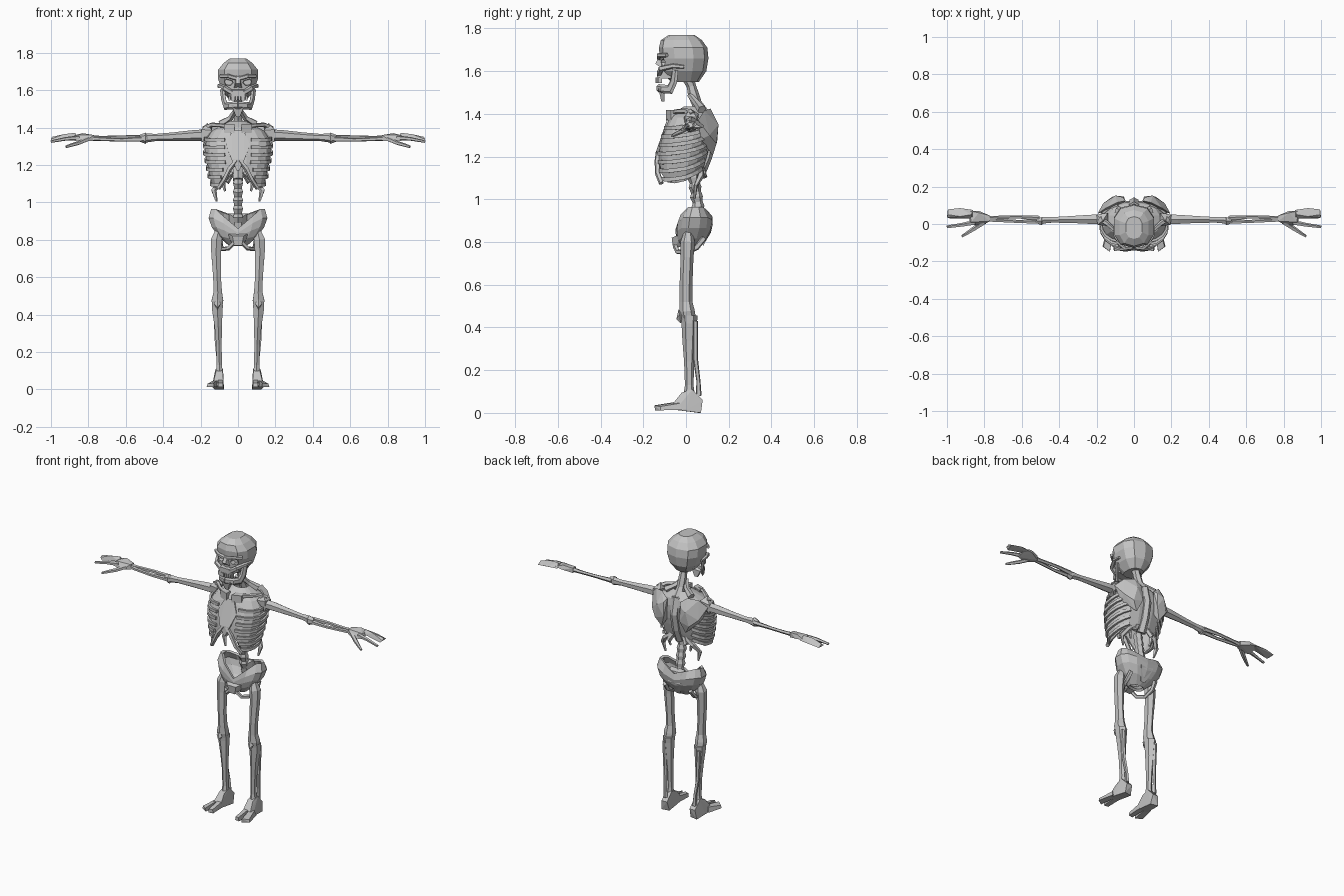
import bpy, bmesh, math
from mathutils import Vector

bone_mat = bpy.data.materials.new("bone_grey")
bone_mat.diffuse_color = (0.55, 0.55, 0.55, 1)


def finish(name, bm, mirror=False, thick=0):
    bmesh.ops.recalc_face_normals(bm, faces=bm.faces)
    me = bpy.data.meshes.new(name)
    bm.to_mesh(me)
    bm.free()
    me.materials.append(bone_mat)
    ob = bpy.data.objects.new(name, me)
    bpy.context.collection.objects.link(ob)
    if thick:
        s = ob.modifiers.new("thickness", 'SOLIDIFY')
        s.thickness = thick
    if mirror:
        m = ob.modifiers.new("mirror", 'MIRROR')
        m.use_mirror_merge = False
    return ob


def skin(bm, rings, caps=True):
    vs = [[bm.verts.new(p) for p in r] for r in rings]
    n = len(rings[0])
    for a, b in zip(vs, vs[1:]):
        for i in range(n):
            j = (i + 1) % n
            bm.faces.new((a[i], a[j], b[j], b[i]))
    if caps:
        bm.faces.new(vs[0])
        bm.faces.new(vs[-1])


def tube(name, pts, n=6, mirror=False):
    """Faceted bone through (x, y, z, side radius, other radius) points."""
    P = [Vector(p[:3]) for p in pts]
    d = P[-1] - P[0]
    ref = Vector((0, 1, 0)) if abs(d.z) > 0.7 * d.length else Vector((0, 0, 1))
    rings = []
    for i, p in enumerate(pts):
        t = (P[min(i + 1, len(P) - 1)] - P[max(i - 1, 0)]).normalized()
        s = t.cross(ref).normalized()
        u = s.cross(t)
        ra, rb = p[3], p[-1]
        rings.append([P[i] + s * ra * math.cos(a) + u * rb * math.sin(a)
                      for a in (2 * math.pi * (k + .5) / n for k in range(n))])
    bm = bmesh.new()
    skin(bm, rings)
    return finish(name, bm, mirror)


def hull(name, pts, mirror=False):
    bm = bmesh.new()
    for p in pts:
        bm.verts.new(p)
    r = bmesh.ops.convex_hull(bm, input=bm.verts[:])
    bmesh.ops.delete(bm, geom=[v for v in bm.verts if not v.link_faces], context='VERTS')
    return finish(name, bm, mirror)


def on_profile(prof, z, a, k=1.0, power=0.8):
    """Point at angle a on a (z, half width, front y, back y) profile."""
    z = max(prof[0][0], min(prof[-1][0], z))
    for lo, hi in zip(prof, prof[1:]):
        if z <= hi[0]:
            break
    f = (z - lo[0]) / (hi[0] - lo[0])
    rx, yf, yb = (lo[i] + f * (hi[i] - lo[i]) for i in (1, 2, 3))
    sp = lambda v: math.copysign(abs(v) ** power, v)
    return Vector((k * rx * sp(math.cos(a)),
                   (yf + yb) / 2 + k * (yb - yf) / 2 * sp(math.sin(a)), z))


def angles(n):
    return [2 * math.pi * (i + .5) / n for i in range(n)]


def shell(name, prof, low, high, n, rows, thick):
    bm = bmesh.new()
    skin(bm, [[on_profile(prof, low(a) + (high(a) - low(a)) * r / rows, a)
               for a in angles(n)] for r in range(rows + 1)], caps=False)
    return finish(name, bm, thick=thick)


# skull
cranium_prof = [(1.55, .05, -.07, .06), (1.60, .09, -.118, .095), (1.66, .111, -.122, .105),
                (1.71, .11, -.127, .10), (1.745, .08, -.118, .075), (1.77, .045, -.08, .04)]
bm = bmesh.new()
skin(bm, [[on_profile(cranium_prof, p[0], a) for a in angles(10)] for p in cranium_prof])
cranium = finish("cranium", bm)
cutter = hull("eye_socket_cutter", [(x, y, z) for y, g in ((-.17, 1), (-.085, .6)) for x, z in
              ((.05 + g * dx, 1.643 + g * dz) for dx, dz in
               ((-.034, -.004), (-.014, -.026), (.024, -.022), (.036, .006), (.02, .024), (-.026, .012)))], True)
cutter.hide_render = True
cutter.display_type = 'WIRE'
b = cranium.modifiers.new("sockets", 'BOOLEAN')
b.object = cutter
b.operation = 'DIFFERENCE'
tube("brow", [(.008, -.125, 1.662, .012), (.05, -.128, 1.675, .011), (.095, -.09, 1.675, .01)], 5, True)
tube("cheekbone", [(.03, -.125, 1.585, .014), (.07, -.117, 1.612, .014), (.1, -.06, 1.625, .011),
                   (.103, -.01, 1.62, .009)], 5, True)
hull("nose_bridge", [(s * x, y, z) for s in (-1, 1) for x, y, z in
                     ((.01, -.12, 1.68), (.012, -.143, 1.635), (.022, -.11, 1.61))])
hull("upper_jaw", [(s * x, y, z) for s in (-1, 1) for x, y, z in
                   ((.05, -.1, 1.605), (.03, -.135, 1.60), (.04, -.135, 1.565), (.055, -.06, 1.565),
                    (.05, -.04, 1.60))])
for i in range(4):  # teeth
    x = .009 + .012 * i
    y = -.136 + .004 * i
    hull("tooth", [(x + dx, y + dy, z) for dx in (-.005, .005) for dy in (-.006, .012)
                   for z in (1.545, 1.57)], True)
tube("lower_jaw", [(.084, -.05, 1.605, .01, .018), (.077, -.058, 1.55, .01, .02), (.066, -.075, 1.515, .01, .024),
                   (.045, -.11, 1.517, .012, .02), (-.001, -.128, 1.52, .012, .02)], 6, True)
hull("chin", [(s * x, y, z) for s in (-1, 1) for x, y, z in
              ((.035, -.13, 1.52), (.03, -.1, 1.50), (.01, -.115, 1.457), (.01, -.1, 1.457))])

# spine
tube("neck", [(0, .005, 1.58, .03), (0, .025, 1.53, .022), (0, .035, 1.49, .026), (0, .05, 1.45, .024),
              (0, .075, 1.40, .034), (0, .1, 1.34, .026)], 6)
tube("neck_side", [(.015, .015, 1.49, .012), (.04, .05, 1.45, .016), (.09, .075, 1.42, .022)], 5, True)
tube("upper_spine", [(0, .09, 1.40, .03), (0, .115, 1.3, .028), (0, .095, 1.2, .028), (0, .06, 1.12, .03)], 6)
for i in range(5):  # lumbar vertebrae
    z = 1.12 - i * .045
    y = .035 + .007 * i
    tube("vertebra", [(0, y, z + .006, .022), (0, y, z - .018, .03), (0, y + .006, z - .046, .022)], 6)

# rib cage
chest = [(1.06, .125, -.115, .06), (1.12, .148, -.128, .075), (1.20, .165, -.13, .10), (1.28, .178, -.118, .118),
         (1.35, .172, -.092, .12), (1.40, .125, -.065, .11), (1.435, .045, -.01, .08)]


def chest_low(a):
    front = max(0, -math.sin(a))
    back = max(0, math.sin(a))
    return 1.075 + .13 * front ** 6 + .06 * back


shell("rib_cage", chest, chest_low, lambda a: 1.435 - .001 * math.cos(a), 16, 7, .012)
for i in range(7):
    pts = []
    for k in range(8):
        t = k / 7
        a = math.radians(-72 + max(0, i - 3) * 6 + t * (130 - max(0, i - 3) * 6))
        z = 1.335 - .04 * i - .02 * math.sin(math.pi * t) + .05 * t
        p = on_profile(chest, z, a, 1.03)
        pts.append((*p, .009, .013))
    tube("rib", pts, 4, True)
for x, y, z in ((.115, .045, 1.005), (.07, .06, 1.06)):  # floating ribs
    tube("floating_rib", [(.03, .07, 1.16, .014), (x * .85, y + .025, 1.11, .016), (x + .015, y, z + .06, .016, .01),
                          (x, y - .005, z, .006)], 5, True)
hull("breastbone", [(s * x, y, z) for s in (-1, 1) for x, y, z in
                    ((.03, -.085, 1.385), (.065, -.108, 1.31), (.035, -.138, 1.23), (.006, -.14, 1.17),
                     (.04, -.06, 1.36), (.04, -.1, 1.24), (.006, -.12, 1.17))])
tube("costal_arch", [(.01, -.13, 1.225, .012), (.045, -.134, 1.18, .014), (.075, -.132, 1.12, .013),
                     (.105, -.115, 1.075, .012)], 5, True)
hull("collar_block", [(x, y + (x - .02) * .4, z) for x in (.018, .075) for y in (-.092, -.05)
                      for z in (1.37, 1.418)], True)
tube("collarbone", [(.03, -.07, 1.405, .013), (.09, -.045, 1.412, .011), (.14, .0, 1.415, .013),
                    (.18, .03, 1.395, .017)], 5, True)

# shoulder blades
hull("shoulder_blade", [(.045, .125, 1.39), (.06, .143, 1.37), (.055, .147, 1.28), (.085, .125, 1.205),
                        (.12, .143, 1.26), (.165, .11, 1.30), (.195, .055, 1.37), (.15, .085, 1.415),
                        (.09, .115, 1.425), (.10, .152, 1.35), (.16, .07, 1.28), (.06, .1, 1.25)], True)
hull("shoulder", [(.14, -.01, 1.385), (.14, .06, 1.40), (.195, -.005, 1.39), (.20, .05, 1.385), (.165, .02, 1.425),
                  (.195, .0, 1.325), (.165, .02, 1.31), (.2, .05, 1.33)], True)

# arms
tube("upper_arm", [(.175, .025, 1.36, .03), (.235, .025, 1.358, .028, .029), (.34, .024, 1.352, .021, .023),
                   (.44, .022, 1.347, .017, .019), (.485, .02, 1.345, .02, .024), (.51, .02, 1.342, .016, .02)],
     6, True)
tube("elbow", [(.475, .018, 1.343, .012), (.495, .015, 1.343, .024, .03), (.525, .018, 1.343, .014, .018)], 6, True)
tube("forearm_outer", [(.505, .03, 1.347, .014, .015), (.62, .037, 1.348, .009, .011), (.73, .034, 1.345, .01, .011),
                       (.785, .03, 1.345, .014, .015)], 5, True)
tube("forearm_inner", [(.505, .012, 1.338, .013, .014), (.62, .013, 1.334, .009, .01), (.73, .019, 1.338, .01, .01),
                       (.785, .023, 1.342, .012, .013)], 5, True)

# hands
hull("palm", [(.77, .015, 1.33), (.77, .045, 1.33), (.77, .015, 1.36), (.77, .045, 1.36), (.82, -.012, 1.325),
              (.83, .07, 1.345), (.88, .07, 1.352), (.88, .0, 1.33), (.83, .06, 1.37), (.87, .01, 1.36)], True)
hull("joined_fingers", [(.86, .03, 1.35), (.86, .075, 1.345), (.87, .05, 1.372), (.93, .085, 1.345),
                        (.93, .04, 1.365), (.995, .078, 1.335), (1, .035, 1.338), (.995, .05, 1.35),
                        (.985, .03, 1.325)], True)
tube("forefinger", [(.85, .008, 1.345, .014, .013), (.92, -.005, 1.34, .011, .01), (1.0, -.016, 1.325, .008, .007)],
     5, True)
tube("thumb", [(.80, .01, 1.34, .014, .013), (.85, -.022, 1.318, .013, .011), (.885, -.045, 1.308, .01),
               (.92, -.066, 1.297, .007)], 5, True)

# pelvis
hips = [(.765, .045, -.01, .05), (.80, .09, -.042, .09), (.85, .135, -.05, .12), (.91, .162, -.045, .13),
        (.97, .145, .0, .09)]


def hip_top(a):
    side = min(1, abs(math.cos(a)) * 1.5)
    return (.86 if math.sin(a) < 0 else .92) * (1 - side) + .965 * side


shell("pelvis", hips, lambda a: .768, hip_top, 14, 4, .016)
hull("sacrum", [(s * x, y, z) for s in (-1, 1) for x, y, z in
                ((.05, .08, .94), (.045, .11, .93), (.045, .12, .86), (.015, .08, .78), (.02, .05, .92))])
hull("pubis", [(s * x, y, z) for s in (-1, 1) for x, y, z in
               ((.05, -.045, .83), (.03, -.067, .82), (.02, -.06, .77), (.03, -.02, .78), (.06, -.02, .82))])
tube("sit_bone", [(.02, -.05, .785, .012), (.05, -.04, .755, .012), (.085, .0, .75, .012), (.095, .05, .775, .014),
                  (.09, .085, .82, .014)], 5, True)

# legs
tube("thigh_bone", [(.105, .01, .845, .02), (.115, .008, .80, .034, .034), (.117, .005, .73, .03, .03),
                    (.112, .0, .60, .024, .03), (.108, 0, .52, .026, .03), (.11, .005, .475, .036, .036),
                    (.11, .01, .445, .03, .036)], 6, True)
hull("kneecap", [(.09, -.03, .46), (.13, -.03, .46), (.11, -.045, .44), (.11, -.035, .485), (.11, -.025, .42),
                 (.11, .0, .45)], True)
tube("shin_bone", [(.11, .015, .455, .034, .04), (.11, .015, .42, .032, .036), (.106, .015, .34, .023, .032),
                   (.102, .015, .24, .017, .024), (.1, .015, .13, .016, .02), (.1, .015, .09, .022, .026)], 6, True)
tube("calf_bone", [(.122, .045, .43, .012), (.115, .045, .25, .011, .012), (.105, .058, .15, .01, .01),
                   (.102, .06, .08, .014, .014)], 5, True)

# feet
hull("heel", [(.075, .06, .0), (.125, .07, .0), (.08, .078, .06), (.118, .078, .06), (.078, .0, .015),
              (.135, .0, .015), (.08, .03, .11), (.12, .03, .11), (.082, -.02, .095), (.118, -.02, .095),
              (.078, -.06, .045), (.13, -.06, .045), (.078, -.05, .014), (.14, -.05, .014)], True)
hull("inner_toe", [(.077, -.04, .015), (.112, -.04, .015), (.08, -.045, .052), (.108, -.045, .052),
                   (.078, -.14, .012), (.108, -.145, .012), (.082, -.14, .034), (.105, -.145, .036)], True)
hull("outer_toes", [(.11, -.03, .014), (.145, -.02, .014), (.112, -.04, .05), (.138, -.03, .045),
                    (.128, -.145, .012), (.168, -.12, .012), (.13, -.148, .034), (.163, -.12, .03)], True)
